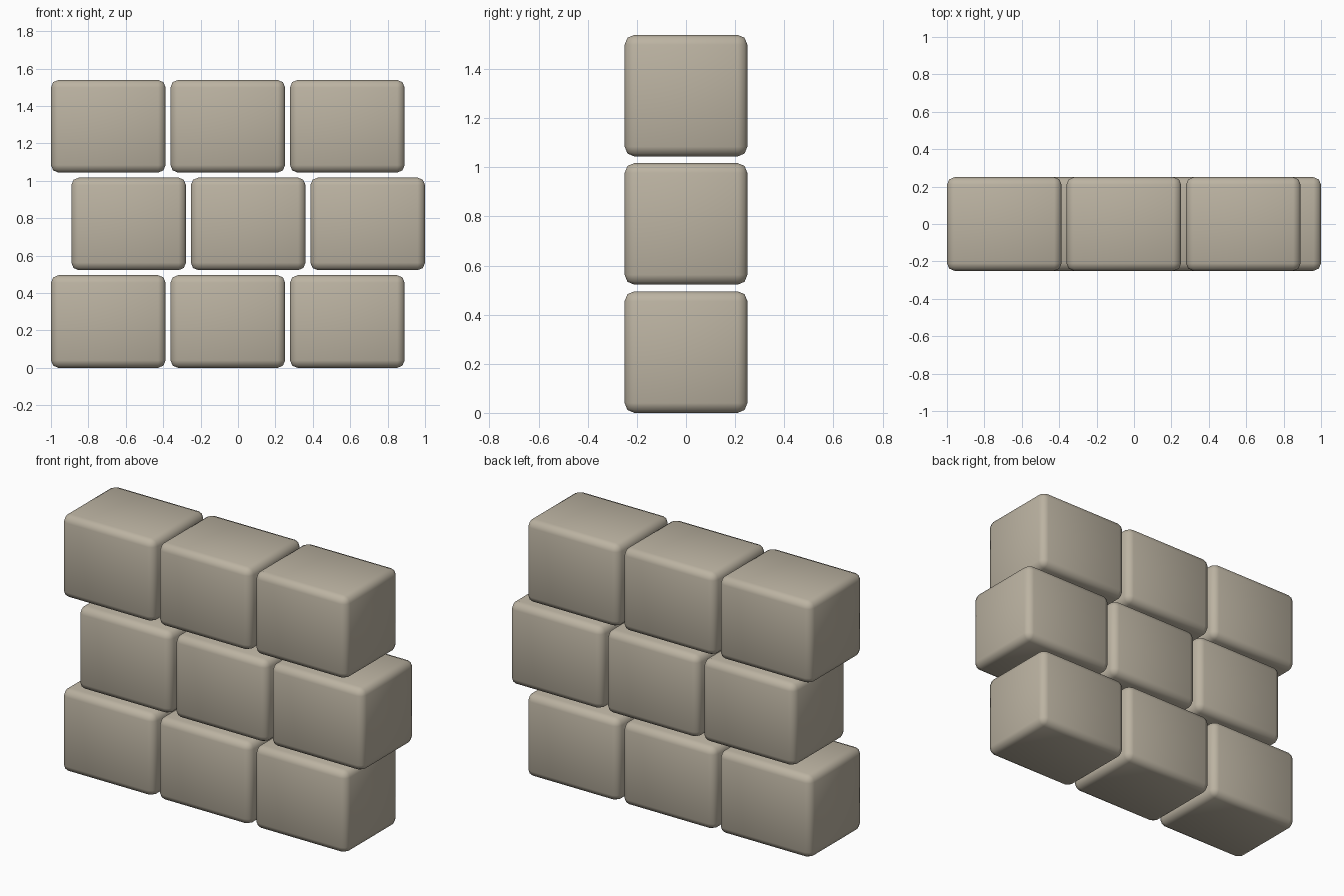
import bpy

if "Cube" in bpy.data.objects:
    bpy.data.objects.remove(bpy.data.objects["Cube"])

# Block size, spacing and row stagger
W, D, H = 0.613, 0.5, 0.495
PITCH_X, PITCH_Z, STAGGER = 0.639, 0.522, 0.109

# Warm grey stone
stone = bpy.data.materials.new("stone")
stone.diffuse_color = (0.50, 0.45, 0.36, 1)
stone.use_nodes = True
stone.node_tree.nodes["Principled BSDF"].inputs["Base Color"].default_value = stone.diffuse_color


def block(name, x, z):
    bpy.ops.mesh.primitive_cube_add(size=1, location=(x, 0, z))
    ob = bpy.context.object
    ob.name = name
    ob.scale = (W, D, H)
    bpy.ops.object.transform_apply(location=False, rotation=False, scale=True)
    ob.data.materials.append(stone)
    # Softly rounded edges
    bev = ob.modifiers.new("rounded_edges", "BEVEL")
    bev.width = 0.04
    bev.segments = 2
    bpy.ops.object.modifier_apply(modifier=bev.name)
    bpy.ops.object.shade_smooth_by_angle(angle=0.9)
    return ob


# Three staggered courses of three blocks
for row in range(3):
    start = -1 + W / 2 + (STAGGER if row % 2 else 0)
    for col in range(3):
        block(f"wall_block_row{row + 1}_{col + 1}",
              start + col * PITCH_X, H / 2 + row * PITCH_Z)
